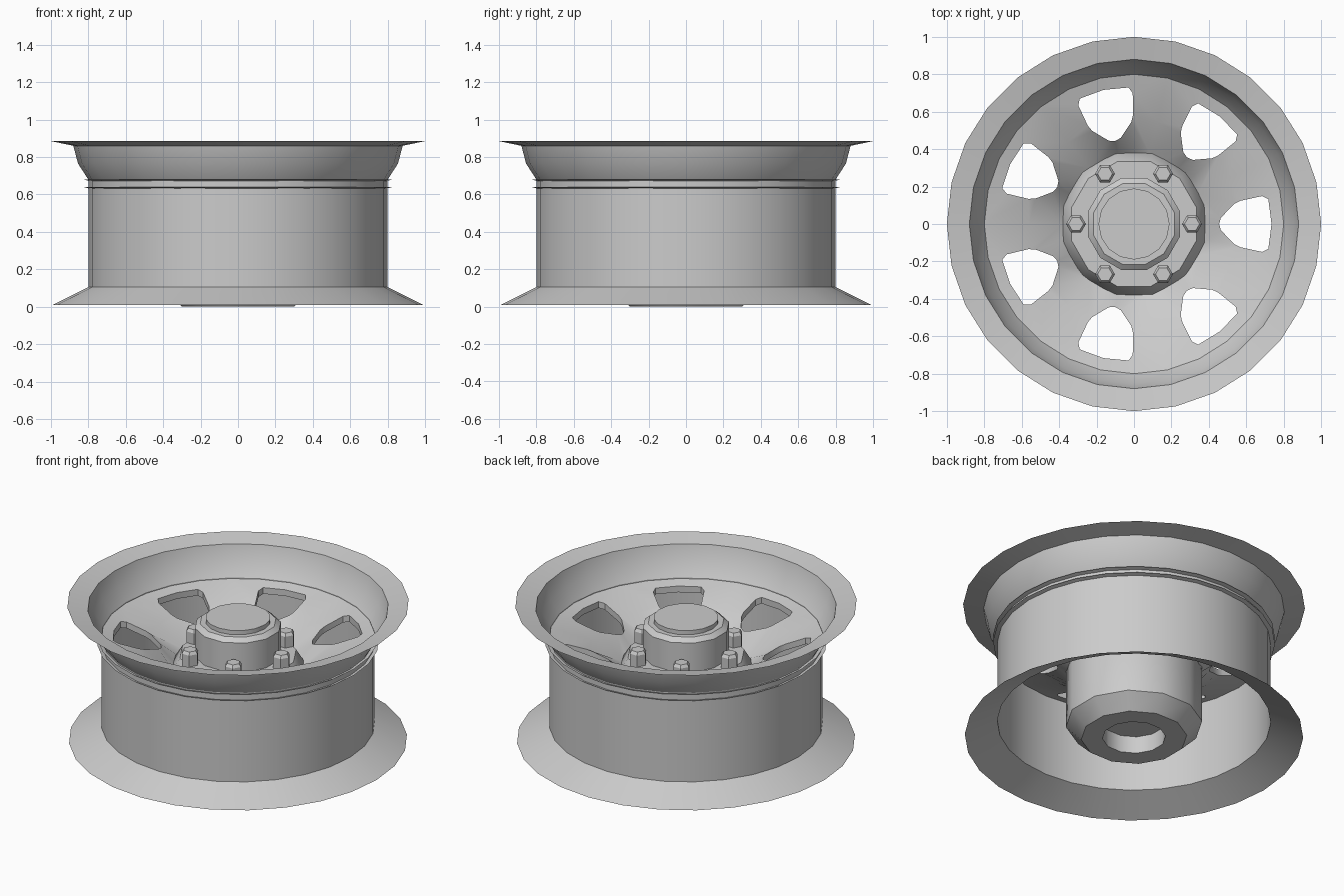
import bpy, bmesh
from math import cos, sin, radians, pi

if "Cube" in bpy.data.objects:
    bpy.data.objects.remove(bpy.data.objects["Cube"])


def finish(name, bm, angle=35):
    me = bpy.data.meshes.new(name)
    bmesh.ops.remove_doubles(bm, verts=bm.verts, dist=1e-4)
    bmesh.ops.recalc_face_normals(bm, faces=bm.faces)
    bm.to_mesh(me)
    bm.free()
    ob = bpy.data.objects.new(name, me)
    bpy.context.collection.objects.link(ob)
    bpy.ops.object.select_all(action='DESELECT')
    ob.select_set(True)
    bpy.context.view_layer.objects.active = ob
    bpy.ops.object.shade_smooth_by_angle(angle=radians(angle))
    return ob


def lathe(name, profile, sides, offset=0.0, centre=(0, 0), angle=35):
    """Revolve (radius, z) points around a vertical axis."""
    bm = bmesh.new()
    rings = []
    for r, z in profile:
        rings.append([bm.verts.new((centre[0] + r * cos(offset + 2 * pi * i / sides),
                                    centre[1] + r * sin(offset + 2 * pi * i / sides), z))
                      for i in range(sides if r else 1)])
    for a, b in zip(rings, rings[1:]):
        for i in range(sides):
            j = (i + 1) % sides
            if len(a) == 1:
                bm.faces.new((a[0], b[i], b[j]))
            elif len(b) == 1:
                bm.faces.new((a[i], a[j], b[0]))
            else:
                bm.faces.new((a[i], a[j], b[j], b[i]))
    return finish(name, bm, angle)


# Rim barrel with flared flanges
lathe("rim_barrel", [(0.99, 0.01), (0.80, 0.105), (0.80, 0.68), (0.855, 0.765),
                     (0.88, 0.86), (1.0, 0.885)], 28, angle=22)

# Dished disc: seven identical sectors, each with one window
SLOPE = [(0.38, 0.48), (0.46, 0.57), (0.735, 0.655), (0.825, 0.68)]


def dish(r):
    for (r0, z0), (r1, z1) in zip(SLOPE, SLOPE[1:]):
        if r <= r1:
            return z0 + (z1 - z0) * (r - r0) / (r1 - r0)
    return SLOPE[-1][1]


HALF = 180 / 7
window = [(0.455, 0), (0.465, 4), (0.545, 11.3), (0.58, 12.3), (0.70, 12.3), (0.73, 10.5), (0.735, 0)]
border = [(0.38, 0), (0.38, HALF / 2), (0.38, HALF), (0.56, HALF), (0.825, HALF), (0.825, HALF / 2), (0.825, 0)]


def mirrored(half):
    return half + [(r, -a) for r, a in half[-2:0:-1]]


bm = bmesh.new()
for k in range(7):
    def loop(points, drop):
        return [bm.verts.new((r * cos(radians(a + k * 2 * HALF)), r * sin(radians(a + k * 2 * HALF)),
                              dish(r) - drop)) for r, a in mirrored(points)]
    top_in, top_out = loop(window, 0), loop(border, 0)
    low_in, low_out = loop(window, 0.04), loop(border, 0.04)
    for a, b in ((top_in, top_out), (low_in, low_out), (top_in, low_in)):
        for i in range(len(a)):
            j = (i + 1) % len(a)
            bm.faces.new((a[i], a[j], b[j], b[i]))
finish("spoke_disc", bm)

# Hub body with recessed bore underneath
lathe("hub", [(0, 0.11), (0.185, 0.11), (0.185, 0.0), (0.31, 0.0), (0.40, 0.09), (0.40, 0.47),
              (0.345, 0.56), (0.255, 0.56), (0.255, 0.745), (0.225, 0.77), (0, 0.77)], 12, radians(15))

# Centre cap
lathe("centre_cap", [(0, 0.76), (0.19, 0.76), (0.19, 0.797), (0, 0.797)], 16)

# Six lug nuts
for k in range(6):
    t = k * pi / 3
    lathe(f"lug_nut_{k + 1}", [(0, 0.55), (0.053, 0.55), (0.053, 0.632), (0.04, 0.65), (0, 0.65)],
          6, centre=(0.31 * cos(t), 0.31 * sin(t)), angle=20)
